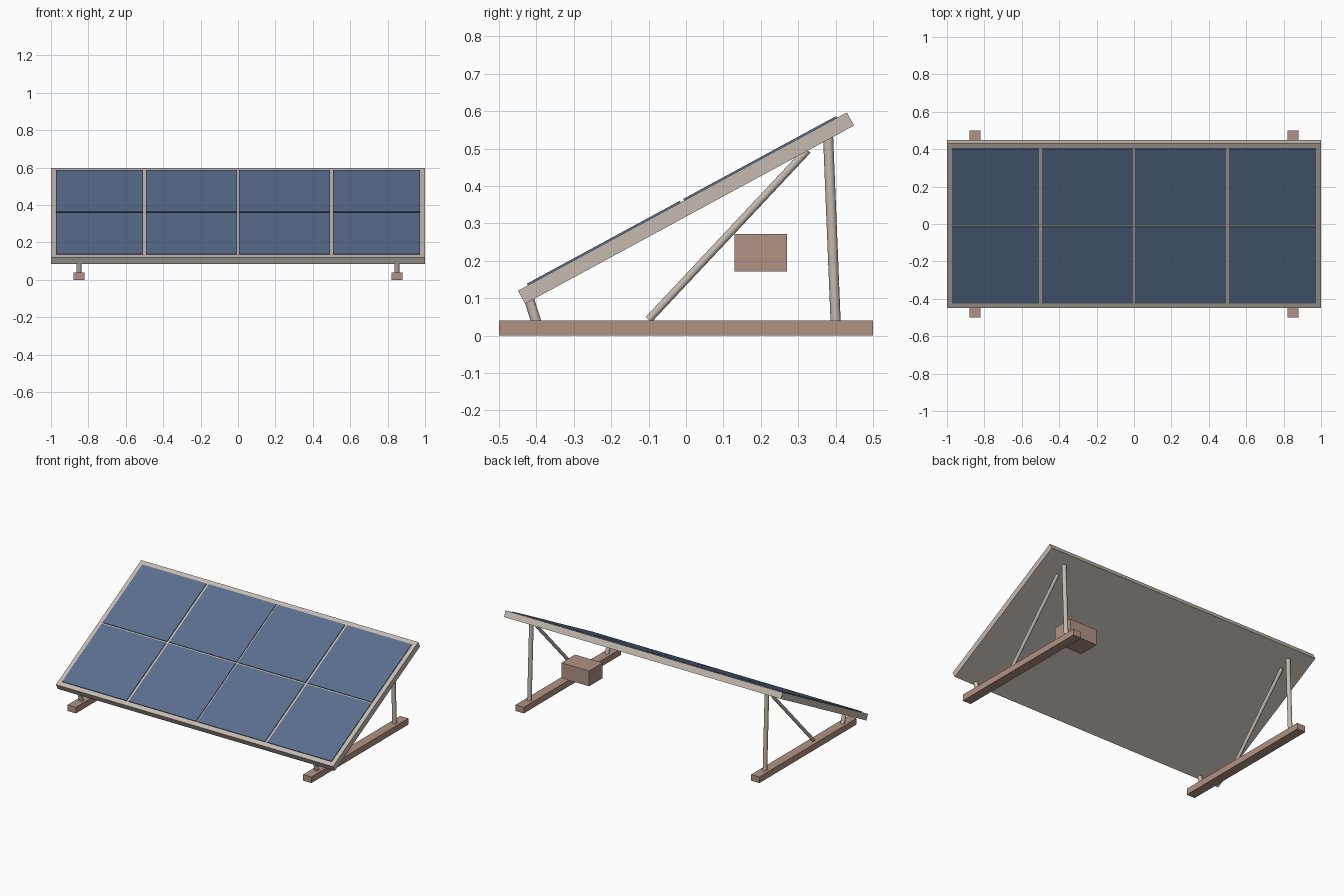
import bpy, math
from mathutils import Vector, Matrix

if "Cube" in bpy.data.objects:
    bpy.data.objects.remove(bpy.data.objects["Cube"])


def material(name, srgb):
    m = bpy.data.materials.new(name)
    lin = [c / 12.92 if c <= 0.04045 else ((c + 0.055) / 1.055) ** 2.4 for c in srgb]
    m.diffuse_color = (*lin, 1)
    m.use_nodes = True
    m.node_tree.nodes["Principled BSDF"].inputs["Base Color"].default_value = m.diffuse_color
    return m


METAL = material("warm grey metal", (0.77, 0.73, 0.69))
WOOD = material("brown base", (0.69, 0.575, 0.515))
CELL = material("slate blue cell", (0.35, 0.43, 0.555))

# Tilted panel frame of reference: local x across, y up the slope, z outward
TILT = Matrix.Translation((0, 0, 0.341)) @ Matrix.Rotation(math.radians(28.45), 4, 'X')


def box(name, center, size, mat, frame=Matrix()):
    bpy.ops.mesh.primitive_cube_add(size=1)
    ob = bpy.context.object
    ob.name = name
    ob.data.transform(Matrix.Diagonal((*size, 1)))
    ob.matrix_world = frame @ Matrix.Translation(center)
    ob.data.materials.append(mat)
    return ob


def tube(name, a, b, radius):
    a, b = Vector(a), Vector(b)
    bpy.ops.mesh.primitive_cylinder_add(vertices=20, radius=radius, depth=(b - a).length)
    ob = bpy.context.object
    ob.name = name
    ob.matrix_world = (Matrix.Translation((a + b) / 2)
                       @ (b - a).to_track_quat('Z', 'Y').to_matrix().to_4x4())
    ob.data.materials.append(METAL)
    bpy.ops.object.shade_smooth_by_angle(angle=math.radians(40))
    return ob


# Panel slab with its rim
box("panel_frame", (0, 0, 0), (2, 1, 0.04), METAL, TILT)

# Raised cells, four columns by two rows, leaving the dividers visible
columns = [(-0.972, -0.508), (-0.492, -0.005), (0.005, 0.492), (0.508, 0.972)]
rows = [(-0.47, -0.005), (0.005, 0.47)]
for x0, x1 in columns:
    for y0, y1 in rows:
        box("solar_cell", ((x0 + x1) / 2, (y0 + y1) / 2, 0.0215),
            (x1 - x0, y1 - y0, 0.007), CELL, TILT)

# Ground rails with legs and diagonal braces on both sides
for side, s in (("left", -0.85), ("right", 0.85)):
    box("ground_rail_" + side, (s, 0, 0.02), (0.06, 1, 0.04), WOOD)
    tube("front_leg_" + side, (s, -0.4, 0.036), (s, -0.422, 0.105), 0.0135)
    tube("rear_leg_" + side, (s, 0.4, 0.036), (s, 0.38, 0.53), 0.0135)
    tube("brace_" + side, (s, -0.1, 0.043), (s, 0.325, 0.496), 0.0105)

# Control box behind the panel
box("control_box", (0.61, 0.2, 0.222), (0.2, 0.14, 0.1), WOOD)
